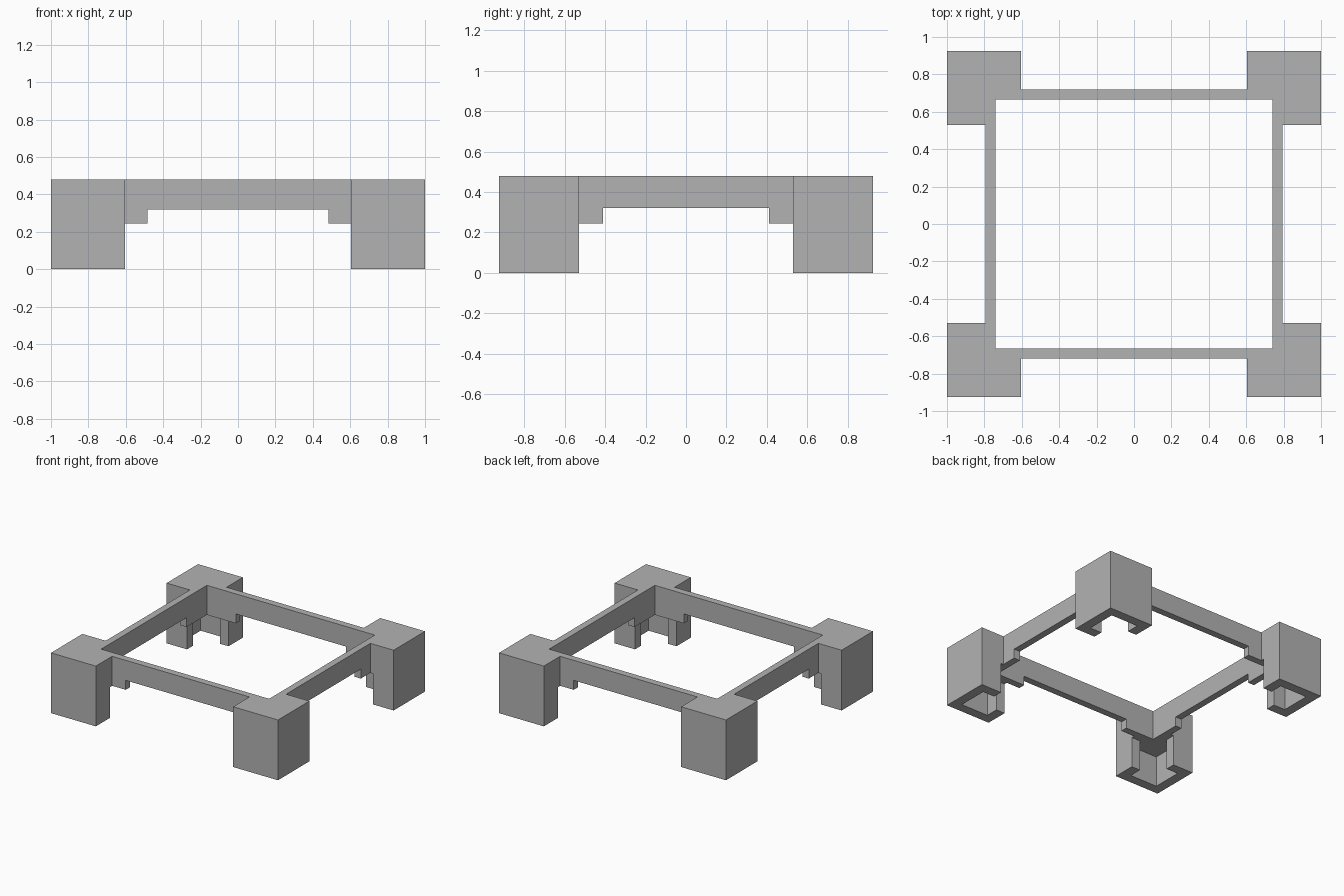
import bpy
import bmesh
from mathutils import Vector

cube = bpy.data.objects.get("Cube")
if cube:
    bpy.data.objects.remove(cube, do_unlink=True)

# Main dimensions
HX, HY, TOP = 1.0, 0.925, 0.48      # half length, half depth, height
LEG = 0.395                         # leg width
WALL, LIP = 0.077, 0.18             # leg wall thickness, length of inner lips
INNER, OUTER = 0.26, 0.205          # rail faces, measured in from the outside
LOW, HIGH = 0.245, 0.32             # underside of rail ends and of rail middle
STEP = 0.12                         # length of the deeper rail ends

grey = bpy.data.materials.new("plain grey")
grey.use_nodes = True
colour = (0.45, 0.45, 0.45, 1)
grey.diffuse_color = colour
grey.node_tree.nodes["Principled BSDF"].inputs["Base Color"].default_value = colour


def extrude_profile(name, points, move):
    """Extrude a closed planar outline along a vector into a solid part."""
    bm = bmesh.new()
    face = bm.faces.new([bm.verts.new(p) for p in points])
    result = bmesh.ops.extrude_face_region(bm, geom=[face], use_keep_orig=True)
    verts = [v for v in result["geom"] if isinstance(v, bmesh.types.BMVert)]
    bmesh.ops.translate(bm, verts=verts, vec=Vector(move))
    bmesh.ops.recalc_face_normals(bm, faces=bm.faces[:])
    mesh = bpy.data.meshes.new(name)
    bm.to_mesh(mesh)
    bm.free()
    mesh.materials.append(grey)
    obj = bpy.data.objects.new(name, mesh)
    bpy.context.collection.objects.link(obj)
    return obj


def mirror(obj, x=False, y=False):
    mod = obj.modifiers.new("Mirror", "MIRROR")
    mod.use_axis = (x, y, False)
    mod.use_mirror_merge = False


def corner(insets, z):
    """Turn distances in from the outer corner into points."""
    return [(HX - a, HY - b, z) for a, b in insets]


# Solid leg tops, notched to follow the inside of the frame
cap = [(0, 0), (LEG, 0), (LEG, INNER), (INNER, INNER), (INNER, LEG), (0, LEG)]
mirror(extrude_profile("leg_tops", corner(cap, LOW), (0, 0, TOP - LOW)), x=True, y=True)

# Hollow lower legs: two outer walls with short lips, open at the inner corner
inside = LEG - WALL
bracket = [(0, 0), (LEG, 0), (LEG, LIP), (inside, LIP), (inside, WALL),
           (WALL, WALL), (WALL, inside), (LIP, inside), (LIP, LEG), (0, LEG)]
mirror(extrude_profile("lower_legs", corner(bracket, 0), (0, 0, LOW)), x=True, y=True)


# Rails with deeper ends
def rail_profile(half):
    s = half - STEP
    return [(-half, TOP), (-half, LOW), (-s, LOW), (-s, HIGH),
            (s, HIGH), (s, LOW), (half, LOW), (half, TOP)]


depth = INNER - OUTER
long_rail = [(u, HY - INNER, z) for u, z in rail_profile(HX - LEG)]
mirror(extrude_profile("front_and_back_rails", long_rail, (0, depth, 0)), y=True)
side_rail = [(HX - INNER, u, z) for u, z in rail_profile(HY - LEG)]
mirror(extrude_profile("side_rails", side_rail, (depth, 0, 0)), x=True)
